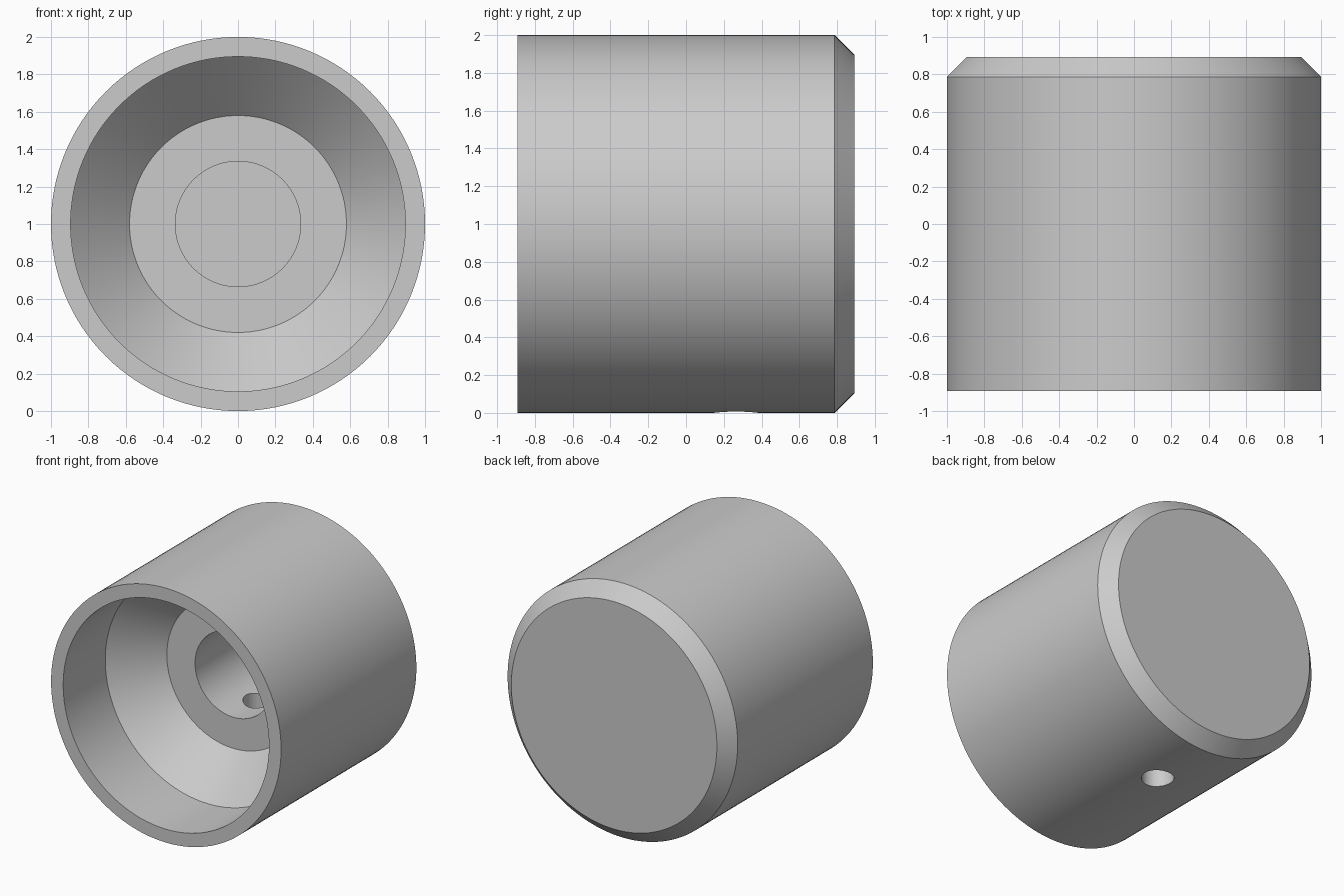
import bpy
import bmesh
from math import pi, radians
from mathutils import Matrix, Vector

cube = bpy.data.objects.get("Cube")
if cube:
    bpy.data.objects.remove(cube, do_unlink=True)

SEGMENTS = 128
HALF = 0.893      # half the length along the axis
CHAMFER = 0.106
AXIS_Z = 1.0

# Plain grey material
grey = bpy.data.materials.new("plain_grey")
grey.use_nodes = True
colour = (0.6, 0.6, 0.6, 1)
grey.diffuse_color = colour
grey.node_tree.nodes["Principled BSDF"].inputs["Base Color"].default_value = colour


def add_object(name, bm):
    bmesh.ops.recalc_face_normals(bm, faces=bm.faces)
    mesh = bpy.data.meshes.new(name)
    bm.to_mesh(mesh)
    bm.free()
    mesh.materials.append(grey)
    obj = bpy.data.objects.new(name, mesh)
    bpy.context.collection.objects.link(obj)
    return obj


def lathe(name, profile):
    """Revolve (radius, y) points about the y axis."""
    bm = bmesh.new()
    verts = [bm.verts.new((r, y, 0)) for r, y in profile]
    edges = [bm.edges.new(pair) for pair in zip(verts, verts[1:])]
    bmesh.ops.spin(bm, geom=verts + edges, cent=(0, 0, 0), axis=(0, 1, 0),
                   angle=2 * pi, steps=SEGMENTS, use_merge=True)
    bmesh.ops.remove_doubles(bm, verts=bm.verts, dist=1e-4)
    bmesh.ops.translate(bm, verts=bm.verts, vec=Vector((0, 0, AXIS_Z)))
    return add_object(name, bm)


# Knob body: chamfered back, open front with tapered recess and blind bore
knob = lathe("knob_body", [
    (0, HALF),
    (1 - CHAMFER, HALF),
    (1, HALF - CHAMFER),
    (1, -HALF),
    (0.895, -HALF),
    (0.895, -0.37),
    (0.58, -0.055),
    (0.335, -0.055),
    (0.335, 0.58),
    (0, 0.58),
])

# Set screw hole through the underside into the bore
bm = bmesh.new()
bmesh.ops.create_cone(bm, cap_ends=True, segments=48, radius1=0.117,
                      radius2=0.117, depth=1.1,
                      matrix=Matrix.Translation((0, 0.265, 0.4)))
cutter = add_object("screw_hole_cutter", bm)
cutter.hide_render = True

cut = knob.modifiers.new("screw_hole", "BOOLEAN")
cut.operation = "DIFFERENCE"
cut.solver = "EXACT"
cut.object = cutter

bpy.ops.object.select_all(action="DESELECT")
knob.select_set(True)
bpy.context.view_layer.objects.active = knob
bpy.ops.object.modifier_apply(modifier=cut.name)
bpy.data.objects.remove(cutter, do_unlink=True)
bpy.ops.object.shade_smooth_by_angle(angle=radians(30))
